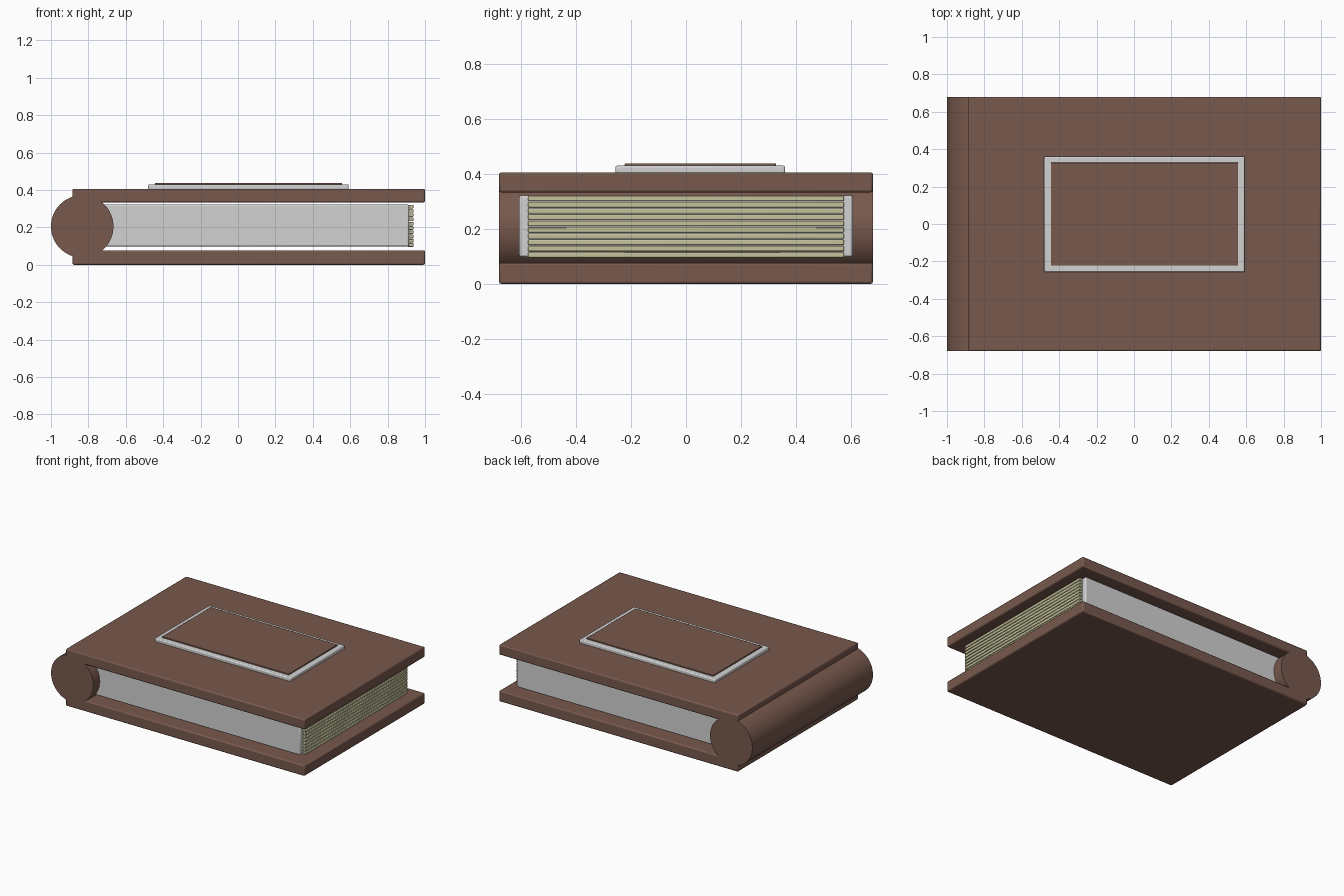
import bpy
import math

cube = bpy.data.objects.get("Cube")
if cube:
    bpy.data.objects.remove(cube, do_unlink=True)


def material(name, rgb):
    m = bpy.data.materials.new(name)
    m.use_nodes = True
    color = (*rgb, 1.0)
    m.diffuse_color = color
    bsdf = next(n for n in m.node_tree.nodes if n.type == 'BSDF_PRINCIPLED')
    bsdf.inputs["Base Color"].default_value = color
    return m


brown = material("leather brown", (0.187, 0.10, 0.075))
grey = material("light grey", (0.65, 0.65, 0.65))
cream = material("paper cream", (0.56, 0.54, 0.33))


def box(name, x, y, z, mat, bevel=0.0):
    """Box given by its (min, max) range on each axis."""
    ranges = (x, y, z)
    bpy.ops.mesh.primitive_cube_add(size=1, location=[(a + b) / 2 for a, b in ranges])
    ob = bpy.context.object
    ob.name = name
    ob.scale = [b - a for a, b in ranges]
    bpy.ops.object.transform_apply(location=False, rotation=False, scale=True)
    ob.data.materials.append(mat)
    if bevel:
        mod = ob.modifiers.new("rounded_edges", 'BEVEL')
        mod.width = bevel
        mod.segments = 2
        bpy.ops.object.shade_smooth_by_angle(angle=math.radians(50))
    return ob


# Covers
box("bottom_cover", (-0.885, 1.0), (-0.68, 0.68), (0.0, 0.077), brown, 0.008)
box("top_cover", (-0.885, 1.0), (-0.68, 0.68), (0.333, 0.406), brown, 0.008)

# Round spine
bpy.ops.mesh.primitive_cylinder_add(vertices=64, radius=0.167, depth=1.36,
                                    location=(-0.833, 0, 0.205),
                                    rotation=(math.pi / 2, 0, 0))
spine = bpy.context.object
spine.name = "spine"
spine.data.materials.append(brown)
bpy.ops.object.shade_smooth_by_angle(angle=math.radians(40))

# Page block
box("page_block", (-0.8, 0.915), (-0.607, 0.607), (0.098, 0.322), grey, 0.008)

# Sheet edges along the opening side
SHEETS = 10
pitch = 0.228 / SHEETS
for i in range(SHEETS):
    z = 0.096 + i * pitch
    box(f"sheet_{i + 1}", (0.905, 0.938), (-0.575, 0.575), (z, z + pitch * 0.85), cream, 0.004)

# Raised panel on the top cover
box("panel_frame", (-0.48, 0.592), (-0.257, 0.361), (0.40, 0.43), grey, 0.007)
box("panel_plate", (-0.445, 0.557), (-0.223, 0.328), (0.425, 0.438), brown, 0.003)
